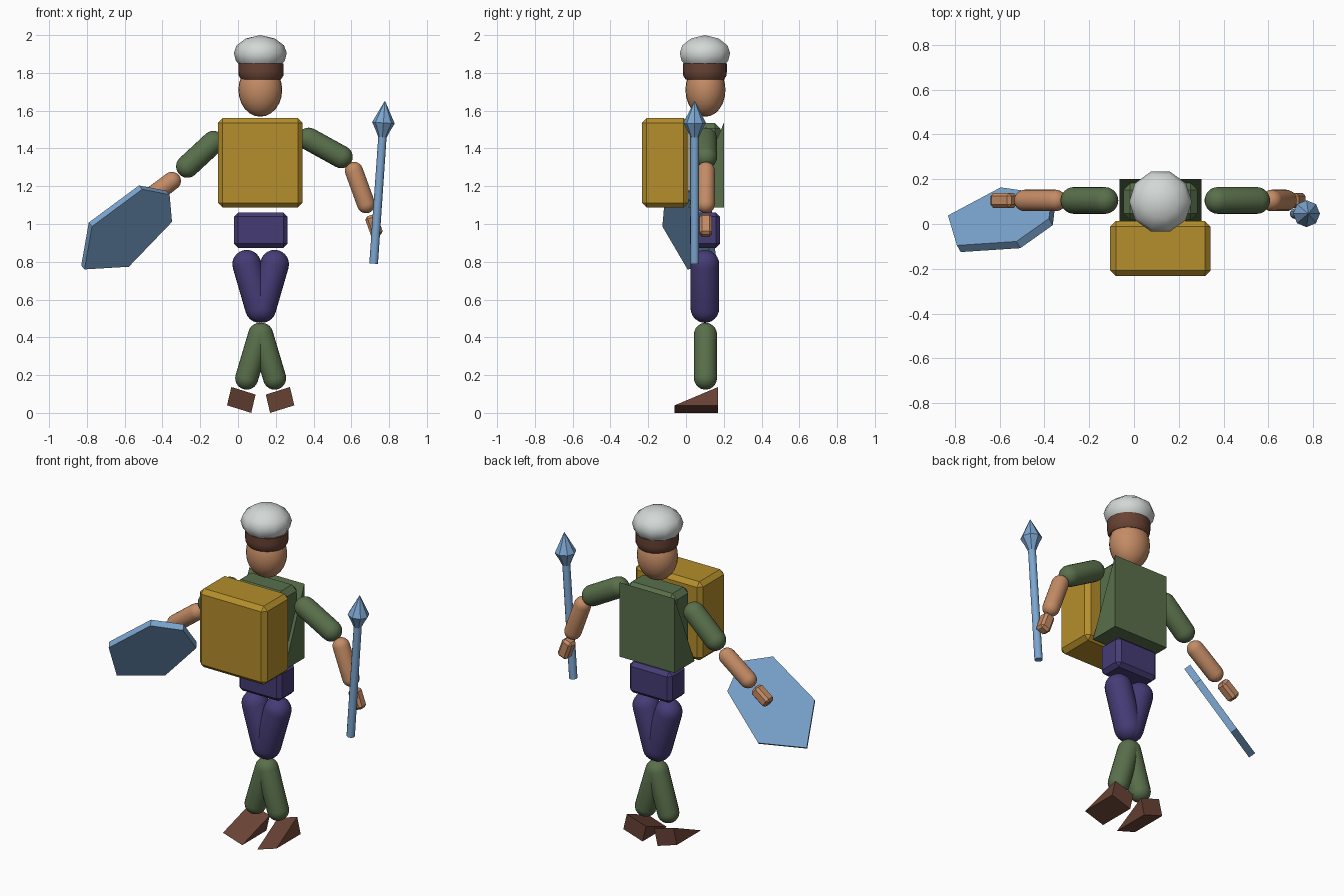
import bpy, bmesh
from math import sin, cos, pi, radians
from mathutils import Vector as V, Matrix

if "Cube" in bpy.data.objects:
    bpy.data.objects.remove(bpy.data.objects["Cube"])

CX, CY = 0.118, 0.103          # body axis


def material(name, rgb):
    m = bpy.data.materials.new(name)
    m.diffuse_color = (*rgb, 1)
    m.use_nodes = True
    m.node_tree.nodes["Principled BSDF"].inputs["Base Color"].default_value = m.diffuse_color
    return m


SKIN = material("skin", (0.55, 0.26, 0.13))
GREEN = material("green_cloth", (0.10, 0.16, 0.07))
PURPLE = material("purple_cloth", (0.06, 0.045, 0.18))
BROWN = material("brown_leather", (0.14, 0.055, 0.035))
YELLOW = material("mustard_canvas", (0.46, 0.27, 0.025))
BLUE = material("blue_metal", (0.20, 0.38, 0.63))
PALE = material("pale_cloth", (0.65, 0.69, 0.67))


def finish(name, bm, mat, smooth=None):
    bmesh.ops.remove_doubles(bm, verts=bm.verts, dist=1e-5)
    bmesh.ops.recalc_face_normals(bm, faces=bm.faces)
    me = bpy.data.meshes.new(name)
    bm.to_mesh(me)
    bm.free()
    me.materials.append(mat)
    ob = bpy.data.objects.new(name, me)
    bpy.context.collection.objects.link(ob)
    if smooth:
        bpy.ops.object.select_all(action='DESELECT')
        ob.select_set(True)
        bpy.context.view_layer.objects.active = ob
        bpy.ops.object.shade_smooth_by_angle(angle=radians(smooth))
    return ob


def frame(a, b):
    """Matrix at a with local z pointing to b."""
    rot = (V(b) - V(a)).to_track_quat('Z', 'Y').to_matrix().to_4x4()
    return Matrix.Translation(a) @ rot


def lathe(name, profile, seg, mat, matrix, smooth=40):
    """Revolve (radius, height) points; closed by poles or end caps."""
    bm = bmesh.new()
    rings = [[bm.verts.new((r * cos(2 * pi * i / seg), r * sin(2 * pi * i / seg), z))
              for i in range(seg)] for r, z in profile]
    for lo, hi in zip(rings, rings[1:]):
        for i in range(seg):
            j = (i + 1) % seg
            bm.faces.new((lo[i], lo[j], hi[j], hi[i]))
    for (r, _), ring in zip((profile[0], profile[-1]), (rings[0], rings[-1])):
        if r > 0:
            bm.faces.new(ring)
    bm.transform(matrix)
    return finish(name, bm, mat, smooth)


def capsule(name, a, b, r, mat):
    h, n = (V(b) - V(a)).length, 6
    low = [(r * sin(pi / 2 * i / n), -r * cos(pi / 2 * i / n)) for i in range(n + 1)]
    top = [(q, h - z) for q, z in reversed(low)]
    return lathe(name, low + top, 24, mat, frame(a, b))


def box(name, size, matrix, mat, bevel):
    bm = bmesh.new()
    bmesh.ops.create_cube(bm, size=1, matrix=matrix @ Matrix.Diagonal((*size, 1)))
    bmesh.ops.bevel(bm, geom=bm.edges[:], offset=bevel, segments=1,
                    affect='EDGES', profile=0.5)
    return finish(name, bm, mat)


def prism(name, points, offset, mat):
    """Flat outline pushed along an offset vector."""
    bm = bmesh.new()
    a = [bm.verts.new(p) for p in points]
    b = [bm.verts.new(V(p) + V(offset)) for p in points]
    bm.faces.new(a)
    bm.faces.new(b)
    for i in range(len(a)):
        j = (i + 1) % len(a)
        bm.faces.new((a[i], a[j], b[j], b[i]))
    return finish(name, bm, mat)


at = lambda x, y, z: Matrix.Translation((x, y, z))

# Head, headband and cap
n = 12
lathe("head", [(sin(pi * i / n), -cos(pi * i / n)) for i in range(n + 1)], 24, SKIN,
      at(CX, CY, 1.71) @ Matrix.Diagonal((0.116, 0.106, 0.142, 1)))
lathe("headband", [(0.105, 1.765), (0.118, 1.785), (0.12, 1.81), (0.12, 1.85)], 20, BROWN,
      at(CX + 0.004, CY - 0.003, 0) @ Matrix.Diagonal((1, 0.97, 1, 1)))
lathe("cap", [(0.108, 1.84), (0.13, 1.865), (0.14, 1.905), (0.126, 1.945),
              (0.077, 1.982), (0, 2.0)], 10, PALE, at(CX, 0.1, 0), 35)

# Torso, wedge plate, backpack and hips
box("torso", (0.33, 0.165, 0.44), at(CX, 0.1, 1.315), GREEN, 0.03)
prism("torso_plate", [(-0.065, 0.2, 1.535), (-0.065, 0.2, 1.088), (-0.065, 0.012, 1.088)],
      (0.367, 0, 0), GREEN)
box("backpack", (0.448, 0.246, 0.473), at(0.118, -0.11, 1.324), YELLOW, 0.025)
box("hips", (0.284, 0.16, 0.187), at(0.121, 0.1, 0.967), PURPLE, 0.022)

# Legs and wedge shoes, mirrored about the body axis
for side, s in (("left", -1), ("right", 1)):
    X = lambda d: 0.12 + s * d
    capsule("thigh_" + side, (X(0.074), 0.1, 0.787), (X(0.006), 0.1, 0.553), 0.076, PURPLE)
    capsule("shin_" + side, (X(0.005), CY, 0.416), (X(0.074), CY, 0.184), 0.061, GREEN)
    prism("shoe_" + side, [(X(0.178), -0.06, 0.04), (X(0.178), 0.17, 0.04),
                           (X(0.155), 0.17, 0.137)], (-s * 0.128, 0, -0.04), BROWN)

# Arms: shoulder, elbow, forearm start, wrist, hand centre as (x, z)
arms = {
    "left": ((-0.13, 1.433), (-0.268, 1.305), (-0.35, 1.228), (-0.487, 1.125), (-0.582, 1.054)),
    "right": ((0.375, 1.45), (0.547, 1.355), (0.614, 1.281), (0.678, 1.105), (0.72, 0.992)),
}
for side, pts in arms.items():
    sh, el, fo, wr, ha = [V((x, 0.105, z)) for x, z in pts]
    capsule("upper_arm_" + side, sh, el, 0.06, GREEN)
    capsule("forearm_" + side, fo, wr, 0.048, SKIN)
    m = frame(ha, ha + (wr - fo))
    # keep the longer cross-section side perpendicular to the world y axis
    box("hand_" + side, (0.066, 0.066, 0.115), m, SKIN, 0.014)

# Spear: shaft and eight-sided head along one slanted axis
foot, tip = V((0.718, 0.046, 0.79)), V((0.778, 0.046, 1.653))
L = (tip - foot).length
lathe("spear_shaft", [(0.023, 0), (0.022, L - 0.18)], 12, BLUE, frame(foot, tip))
lathe("spear_head", [(0.022, L - 0.195), (0.04, L - 0.155), (0.06, L - 0.118), (0, L)],
      8, BLUE, frame(foot, tip), 30)

# Shield: six-cornered plate in its own tilted plane
u = V((0.751, -0.022, 0.66)).normalized()
nrm = V((-0.43, 0.745, 0.51)).normalized()
v = nrm.cross(u)
base = V((-0.83, 0.038, 0.78))
outline = [(0, 0), (0.183, -0.194), (0.512, -0.157), (0.6, 0), (0.512, 0.157), (0.183, 0.194)]
prism("shield", [base + u * p + v * q for p, q in outline], nrm * -0.04, BLUE)
